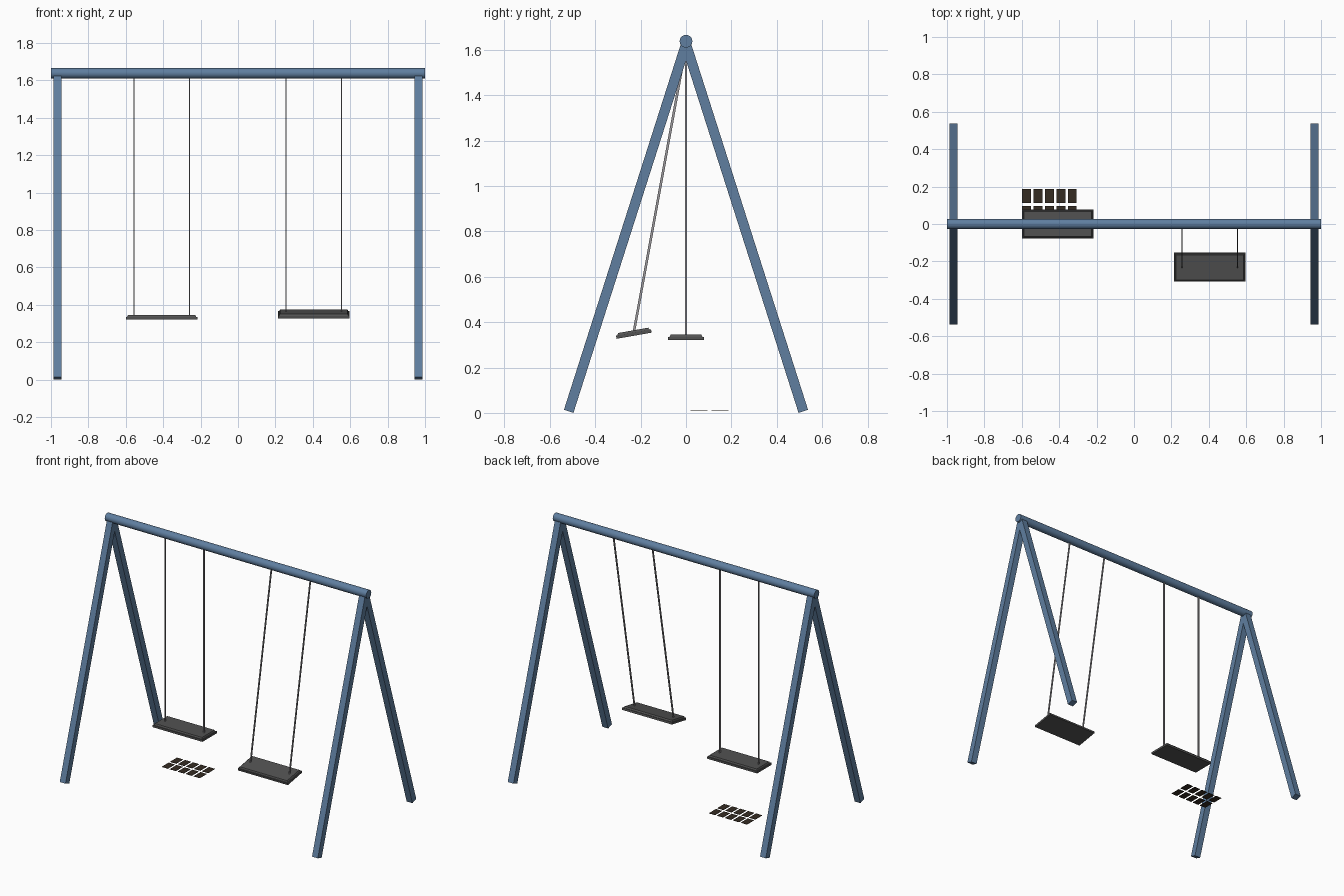
import bpy
import bmesh
from math import radians
from mathutils import Matrix, Vector

cube = bpy.data.objects.get("Cube")
if cube:
    bpy.data.objects.remove(cube, do_unlink=True)


def material(name, rgb):
    mat = bpy.data.materials.new(name)
    mat.use_nodes = True
    mat.diffuse_color = (*rgb, 1)
    mat.node_tree.nodes["Principled BSDF"].inputs["Base Color"].default_value = (*rgb, 1)
    return mat


BLUE = material("blue paint", (0.115, 0.21, 0.35))
RUBBER = material("dark rubber", (0.085, 0.085, 0.085))
METAL = material("grey metal", (0.32, 0.31, 0.33))
BROWN = material("dark brown", (0.035, 0.025, 0.016))


def finish(name, bm, mat):
    bmesh.ops.recalc_face_normals(bm, faces=bm.faces)
    mesh = bpy.data.meshes.new(name)
    bm.to_mesh(mesh)
    bm.free()
    mesh.materials.append(mat)
    obj = bpy.data.objects.new(name, mesh)
    bpy.context.collection.objects.link(obj)
    return obj


def bar(name, start, end, width, depth, mat):
    """Rectangular bar between two points in a plane of constant x."""
    start, end = Vector(start), Vector(end)
    along = (end - start).normalized()
    across = Vector((1, 0, 0))
    turn = Matrix((across, along.cross(across), along)).transposed().to_4x4()
    size = Matrix.Diagonal((width, depth, (end - start).length, 1))
    bm = bmesh.new()
    bmesh.ops.create_cube(bm, size=1, matrix=Matrix.Translation((start + end) / 2) @ turn @ size)
    return finish(name, bm, mat)


# Top beam
BEAM_Z = 1.638
bpy.ops.mesh.primitive_cylinder_add(vertices=24, radius=0.028, depth=2,
                                    location=(0, 0, BEAM_Z), rotation=(0, radians(90), 0))
beam = bpy.context.object
beam.name = "top_beam"
beam.data.materials.append(BLUE)
bpy.ops.object.shade_smooth_by_angle(angle=radians(40))

# Splayed legs, square in section
for x, side in ((-0.965, "right"), (0.965, "left")):
    for sign, end in ((-1, "front"), (1, "back")):
        bar(f"{end}_{side}_leg", (x, sign * 0.517, 0.007), (x, 0, 1.625), 0.044, 0.044, BLUE)


def seat(name, location, tilt):
    """Slab with a raised pad whose sides slope inwards."""
    bm = bmesh.new()
    bmesh.ops.create_cube(bm, size=1, matrix=Matrix.Diagonal((0.382, 0.157, 0.014, 1)))
    bm.normal_update()
    top = [f for f in bm.faces if f.normal.z > 0.9]
    bmesh.ops.inset_region(bm, faces=top, thickness=0.008)
    bmesh.ops.inset_region(bm, faces=top, thickness=0.007, depth=0.010)
    obj = finish(name, bm, RUBBER)
    obj.location = location
    obj.rotation_euler.x = tilt
    return obj


# Swings: one at rest, one forward
for side, x, y, z, tilt in (("right", -0.408, 0, 0.328, 0),
                            ("left", 0.405, -0.23, 0.347, radians(10))):
    seat(f"{side}_seat", (x, y, z), tilt)
    for offset, end in ((-0.149, "outer" if x < 0 else "inner"),
                        (0.149, "inner" if x < 0 else "outer")):
        bar(f"{side}_swing_{end}_chain", (x + offset, y, z + 0.008),
            (x + offset, 0, BEAM_Z - 0.02), 0.006, 0.011, METAL)

# Flat ground tiles below the resting swing
bm = bmesh.new()
for column in range(5):
    for row in range(2):
        spot = Matrix.Translation((-0.574 + column * 0.061, 0.058 + row * 0.091, 0.009))
        bmesh.ops.create_cube(bm, size=1, matrix=spot @ Matrix.Diagonal((0.047, 0.075, 0.002, 1)))
finish("ground_tiles", bm, BROWN)
